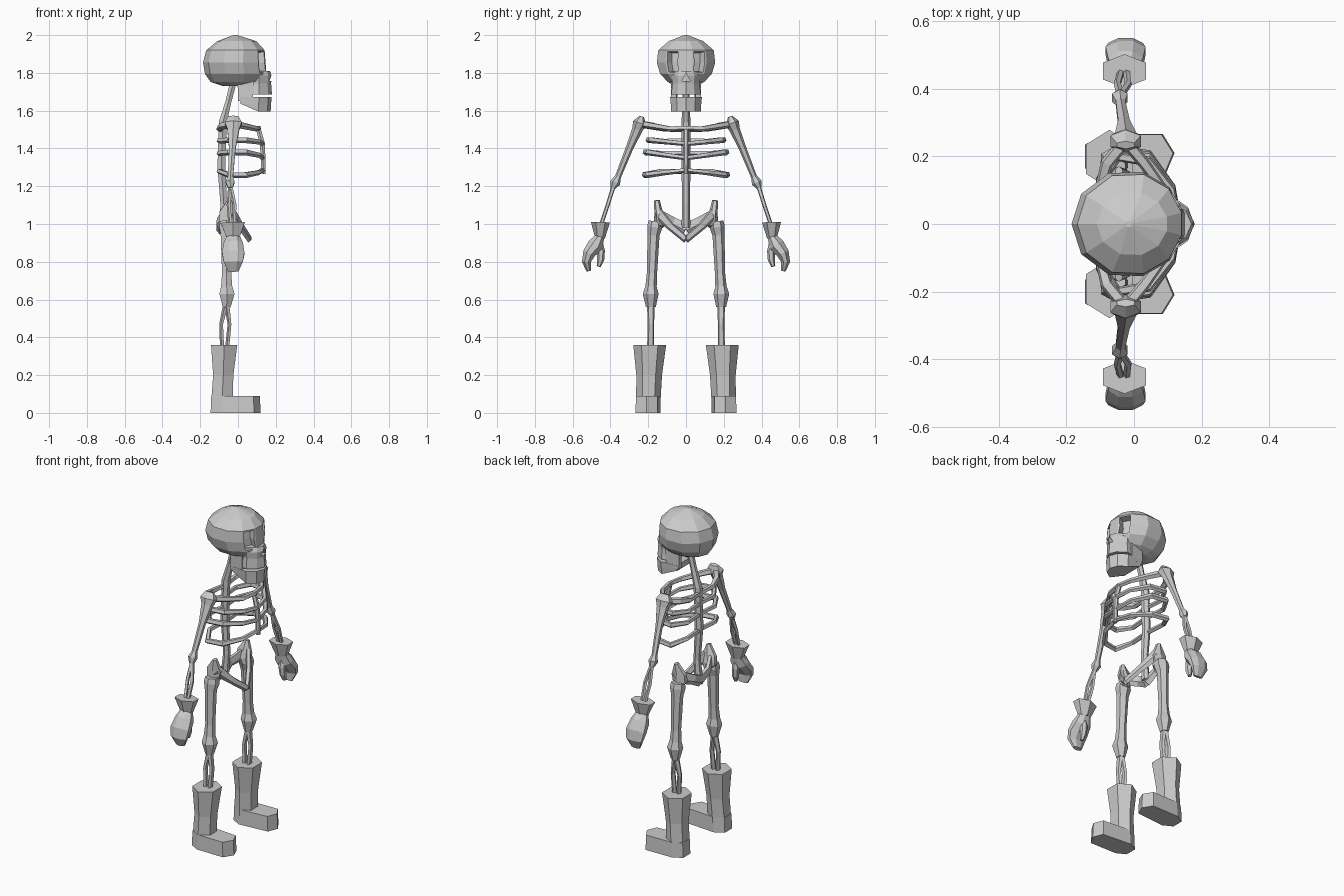
import bpy, bmesh
from math import radians, sin, cos, pi
from mathutils import Vector

cube = bpy.data.objects.get("Cube")
if cube:
    bpy.data.objects.remove(cube)

bone = bpy.data.materials.new("bone_grey")
bone.use_nodes = True
GREY = (0.6, 0.6, 0.6, 1)
bone.diffuse_color = GREY
bone.node_tree.nodes["Principled BSDF"].inputs["Base Color"].default_value = GREY


def finish(name, bm, mirror=False):
    """Turn a bmesh into an object, mirrored to the other side if asked."""
    bmesh.ops.recalc_face_normals(bm, faces=bm.faces)
    mesh = bpy.data.meshes.new(name)
    bm.to_mesh(mesh)
    bm.free()
    mesh.materials.append(bone)
    ob = bpy.data.objects.new(name, mesh)
    bpy.context.collection.objects.link(ob)
    if mirror:
        mod = ob.modifiers.new("Mirror", "MIRROR")
        mod.use_axis = (False, True, False)
        mod.use_mirror_merge = False
    return ob


def loft(rings):
    """Skin a list of closed rings and cap both ends."""
    bm = bmesh.new()
    loops = [[bm.verts.new(p) for p in ring] for ring in rings]
    n = len(loops[0])
    for a, b in zip(loops, loops[1:]):
        for i in range(n):
            j = (i + 1) % n
            bm.faces.new((a[i], a[j], b[j], b[i]))
    bm.faces.new(loops[0])
    bm.faces.new(loops[-1])
    return bm


def tube(name, pts, radii, sides=6, ref=(1, 0, 0), mirror=True, flat=False):
    """Bone along a path; radii are numbers or (along ref, across) pairs."""
    pts = [Vector(p) for p in pts]
    if not isinstance(radii, list):
        radii = [radii] * len(pts)
    rings = []
    for i, (p, r) in enumerate(zip(pts, radii)):
        ru, rv = r if isinstance(r, tuple) else (r, r)
        t = (pts[min(i + 1, len(pts) - 1)] - pts[max(i - 1, 0)]).normalized()
        if flat:
            t = Vector((0, 0, 1))
        u = Vector(ref)
        u = (u - t * u.dot(t)).normalized()
        v = t.cross(u)
        angles = [2 * pi * (k + 0.5) / sides for k in range(sides)]
        rings.append([p + u * ru * cos(a) + v * rv * sin(a) for a in angles])
    return finish(name, loft(rings), mirror)


def prism(name, outline, levels, mirror=False, edit=None):
    """Stack an xy outline at (z, scale) levels about its centre."""
    c = sum((Vector(p) for p in outline), Vector((0, 0))) / len(outline)
    bm = loft([[(c.x + (x - c.x) * s, c.y + (y - c.y) * s, z) for x, y in outline]
               for z, s in levels])
    if edit:
        for v in bm.verts:
            edit(v)
    return finish(name, bm, mirror)


# Cranium: stacked egg-shaped rings, with sunken eye sockets
half = [13, 43, 75, 110, 146]
angles = [radians(a) for a in half + [180] + [-a for a in reversed(half)]]
rings = []
for z, back, front, width in [(1.73, -.08, .06, .06), (1.752, -.145, .13, .10),
                              (1.795, -.175, .155, .142), (1.855, -.185, .15, .16),
                              (1.92, -.168, .145, .152), (1.968, -.11, .10, .095),
                              (2.0, -.025, -.005, .01)]:
    mid, rx = (back + front) / 2, (front - back) / 2
    rings.append([(mid + rx * cos(a), width * sin(a), z) for a in angles])
bm = loft(rings)
for side in (1, -1):
    eye = []
    for f in bm.faces:
        c = f.calc_center_median()
        if 1.80 < c.z < 1.91 and c.x > .08 and .04 < c.y * side < .10:
            eye.append(f)
    bmesh.ops.recalc_face_normals(bm, faces=bm.faces)
    bmesh.ops.inset_region(bm, faces=eye, thickness=.011)
    bmesh.ops.inset_region(bm, faces=eye, thickness=.006, depth=-.04)
cranium = finish("cranium", bm)

# Upper jaw, lower jaw and the jaw hinges
muzzle = [(.04, -.07), (.11, -.078), (.16, -.045), (.18, 0),
          (.16, .045), (.11, .078), (.04, .07)]
upper_jaw = prism("upper_jaw", muzzle, [(1.81, .85), (1.785, 1), (1.745, .93), (1.685, 1)])


def raise_heel(v):
    if v.co.x < .07 and v.co.z < 1.62:
        v.co.z = 1.635


chin = [(.01, -.072), (.11, -.084), (.16, -.05), (.178, 0),
        (.16, .05), (.11, .084), (.01, .072)]
prism("lower_jaw", chin, [(1.595, .93), (1.635, .96), (1.672, 1)], edit=raise_heel)
prism("jaw_hinge", [(0, .045), (.08, .05), (.08, .078), (0, .07)],
      [(1.65, 1), (1.76, 1.05)], True)

# Triangular nose opening
nose = finish("nose_cutter", loft([[(x, -.022, 1.757), (x, .022, 1.757), (x, 0, 1.80)]
                                   for x in (.125, .25)]))
nose.hide_render = True
for ob in (cranium, upper_jaw):
    cut = ob.modifiers.new("Nose", "BOOLEAN")
    cut.operation, cut.solver, cut.object = "DIFFERENCE", "EXACT", nose
    bpy.context.view_layer.objects.active = ob
    bpy.ops.object.modifier_apply(modifier=cut.name)
bpy.data.objects.remove(nose)

# Spine and breastbone
tube("spine", [(-.025, 0, 1.75), (-.05, 0, 1.65), (-.08, 0, 1.54), (-.088, 0, 1.3),
               (-.075, 0, 1.1), (-.085, 0, .98)],
     [.02, .018, .024, .024, .02, .024], mirror=False)
tube("breastbone", [(.105, 0, 1.515), (.13, 0, 1.42), (.135, 0, 1.265)],
     [.014, .016, .012], mirror=False)

# Ribs: (back height, side height, front height, half width)
for i, (zb, zs, zf, w) in enumerate([(1.44, 1.445, 1.425, .20), (1.375, 1.38, 1.35, .215),
                                     (1.28, 1.26, 1.285, .22)]):
    tube("rib_%d" % (i + 1),
         [(-.09, 0, zb), (-.10, w * .6, zb), (-.05, w, zs), (.04, w * .93, zs),
          (.11, w * .5, (zs + zf) / 2), (.13, 0, zf)],
         [.014, .014, .017, .017, .014, .013], 5, (0, 0, 1))

# Collar bones and shoulder blades
tube("collar_bone", [(.11, 0, 1.507), (.095, .09, 1.505), (.03, .18, 1.52), (-.02, .24, 1.53)],
     [.014, .015, .018, .02], 5, (0, 0, 1))
tube("shoulder_blade", [(-.09, 0, 1.50), (-.10, .11, 1.505), (-.08, .18, 1.52), (-.03, .24, 1.53)],
     [.014, .016, .02, .02], 5, (0, 0, 1))

# Arms
tube("upper_arm", [(-.025, .234, 1.57), (-.025, .245, 1.535), (-.025, .258, 1.50),
                   (-.03, .30, 1.40), (-.04, .36, 1.25), (-.042, .374, 1.22), (-.04, .388, 1.19)],
     [(.03, .012), (.052, .036), (.036, .028), .02, .016, .027, .014])
for name, dx in (("forearm_front", .016), ("forearm_back", -.016)):
    tube(name, [(-.04, .382, 1.205), (-.033 + dx, .415, 1.1), (-.03 + dx * .5, .455, .98)],
         [.012, .011, .011], 5)

# Gloves: flared cuff, curled fingers and thumb
tube("glove_cuff", [(-.028, .453, 1.008), (-.025, .455, .925)],
     [(.074, .05), (.038, .026)])
tube("glove_fingers", [(-.025, .453, .935), (-.025, .478, .89), (-.025, .513, .845),
                       (-.025, .527, .80), (-.025, .515, .75)],
     [(.037, .024), (.056, .045), (.064, .036), (.055, .026), (.03, .013)], 8)
tube("glove_thumb", [(-.02, .465, .905), (-.018, .45, .855), (-.015, .452, .81), (-.012, .462, .775)],
     [.024, .021, .019, .011])

# Pelvis: flaring hip wings, pubic bars and sacrum
tube("hip_wing", [(-.045, .155, 1.125), (-.055, .145, 1.06), (-.06, .14, 1.02), (-.045, .135, .985)],
     [(.012, .016), (.05, .022), (.048, .03), (.02, .022)], 6)
tube("hip_back", [(-.065, .14, 1.04), (-.10, .07, 1.01), (-.095, 0, .975)],
     [(.04, .014), (.032, .016), (.035, .02)], 5, (0, 0, 1))
tube("hip_front", [(-.035, .15, 1.06), (.015, .08, .985), (.06, 0, .918)],
     [(.034, .016), (.022, .016), (.02, .014)], 5, (0, 0, 1))

# Legs
tube("thigh_bone", [(-.06, .162, 1.015), (-.06, .165, .985), (-.062, .172, .94), (-.06, .18, .74),
                    (-.06, .185, .67), (-.058, .187, .63), (-.06, .186, .56)],
     [(.04, .036), (.045, .04), (.034, .032), (.028, .027), (.034, .03), (.046, .042), (.024, .026)])
for name, dx in (("shin_front", .022), ("shin_back", -.022)):
    tube(name, [(-.06, .186, .59), (-.066 + dx, .186, .47), (-.07 + dx * .6, .187, .34)],
         [(.016, .022), (.011, .018), (.012, .02)], 5)

# Boots: hexagonal shaft on a blunt-toed foot
tube("boot_shaft", [(-.073, .192, .36), (-.078, .195, .2), (-.086, .2, .04)],
     [(.08, .087), (.062, .068), (.066, .064)], flat=True)
sole = [(-.145, .165), (-.145, .235), (-.09, .265), (.085, .267),
        (.12, .21), (.095, .15), (-.09, .135)]
prism("boot_foot", sole, [(0, 1), (.09, .97)], True)
